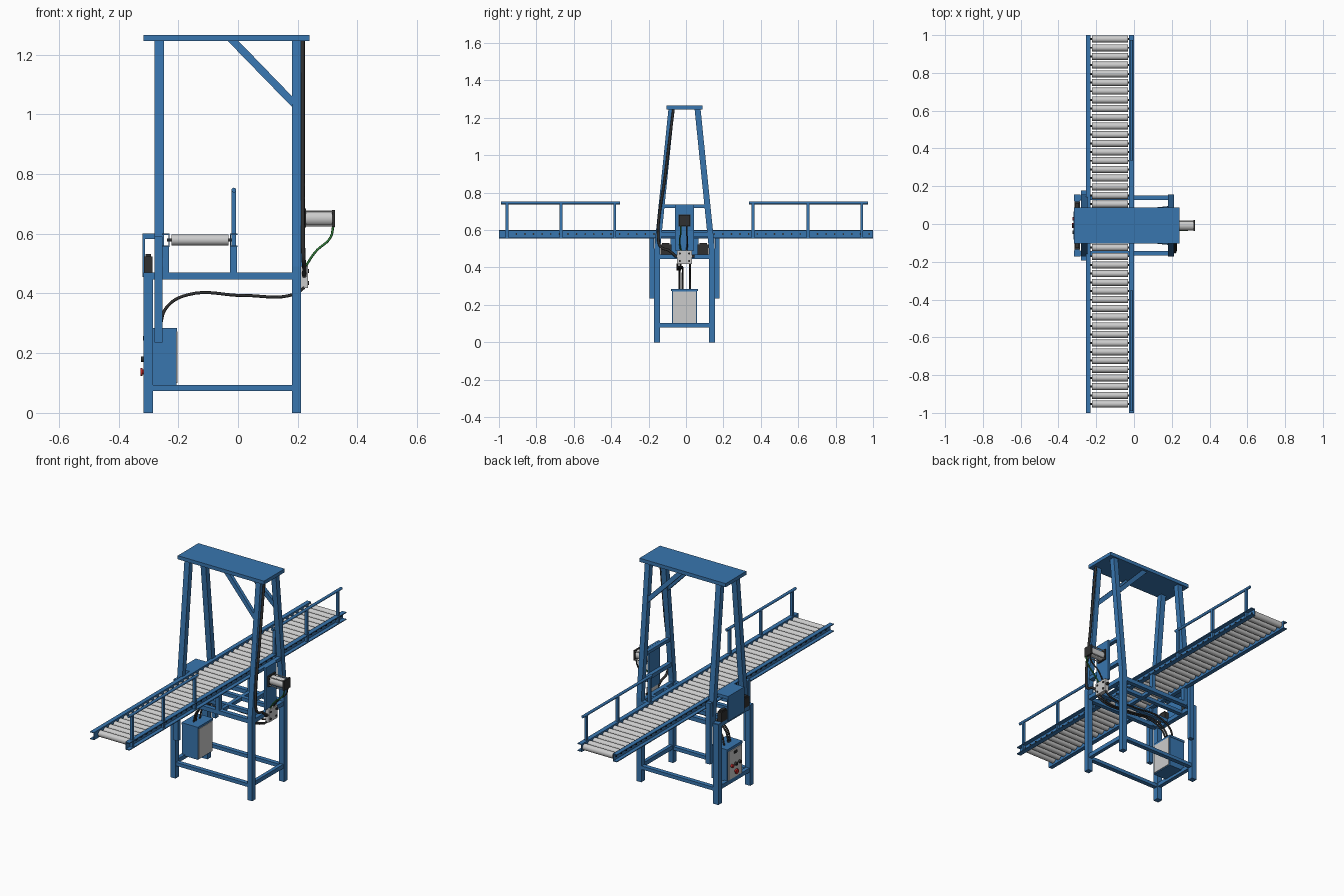
import bpy, bmesh, math
from mathutils import Vector

if "Cube" in bpy.data.objects:
    bpy.data.objects.remove(bpy.data.objects["Cube"])

CY = -0.008  # symmetry plane of the gantry in y


def mat(name, col):
    m = bpy.data.materials.new(name)
    m.diffuse_color = (*col, 1)
    m.use_nodes = True
    m.node_tree.nodes["Principled BSDF"].inputs["Base Color"].default_value = m.diffuse_color
    return m


BLUE = mat("blue_paint", (0.04, 0.18, 0.43))
DARK = mat("dark_plastic", (0.03, 0.03, 0.03))
STEEL = mat("steel", (0.55, 0.55, 0.54))
RED = mat("red_button", (0.5, 0.02, 0.02))
GREEN = mat("green_cable", (0.03, 0.2, 0.04))


def finish(name, bm, m):
    bmesh.ops.recalc_face_normals(bm, faces=bm.faces)
    me = bpy.data.meshes.new(name)
    bm.to_mesh(me)
    bm.free()
    me.materials.append(m)
    ob = bpy.data.objects.new(name, me)
    bpy.context.collection.objects.link(ob)
    return ob


def loft(name, rings, m):
    """Skin a list of closed point rings and cap the ends."""
    bm = bmesh.new()
    vs = [[bm.verts.new(p) for p in r] for r in rings]
    n = len(vs[0])
    for a, b in zip(vs, vs[1:]):
        for i in range(n):
            bm.faces.new((a[i], a[(i + 1) % n], b[(i + 1) % n], b[i]))
    bm.faces.new(vs[0])
    bm.faces.new(vs[-1])
    return finish(name, bm, m)


def box(name, x0, x1, y0, y1, z0, z1, m=BLUE):
    return loft(name, [[(x0, y0, z), (x1, y0, z), (x1, y1, z), (x0, y1, z)] for z in (z0, z1)], m)


def leg(name, x0, x1, path, h, m=BLUE):
    """Post with horizontal cuts following (y, z) points."""
    return loft(name, [[(x0, y - h, z), (x1, y - h, z), (x1, y + h, z), (x0, y + h, z)] for y, z in path], m)


def rod(name, p, q, r, m=BLUE, n=16):
    p, q = Vector(p), Vector(q)
    d = (q - p).normalized()
    u = d.orthogonal().normalized()
    v = d.cross(u)
    ang = [2 * math.pi * i / n for i in range(n)]
    ob = loft(name, [[c + r * (u * math.cos(a) + v * math.sin(a)) for a in ang] for c in (p, q)], m)
    for f in ob.data.polygons:
        f.use_smooth = len(f.vertices) == 4
    for e in ob.data.edges:
        e.use_edge_sharp = (e.vertices[0] < n) == (e.vertices[1] < n)
    return ob


def cable(name, pts, r=0.005, m=DARK):
    cu = bpy.data.curves.new(name, 'CURVE')
    cu.dimensions = '3D'
    cu.bevel_depth = r
    cu.bevel_resolution = 2
    cu.resolution_u = 8
    cu.use_fill_caps = True
    s = cu.splines.new('BEZIER')
    s.bezier_points.add(len(pts) - 1)
    for b, p in zip(s.bezier_points, pts):
        b.co = p
        b.handle_left_type = b.handle_right_type = 'AUTO'
    cu.materials.append(m)
    bpy.context.collection.objects.link(bpy.data.objects.new(name, cu))


# Conveyor side channels, open to the outside
for side, web, tip in (("left", -0.229, -0.254), ("right", -0.027, -0.001)):
    t = 0.004 if web > tip else -0.004
    prof = [(web, .555), (tip, .555), (tip, .560), (web - t, .560), (web - t, .595), (tip, .595), (tip, .6), (web, .6)]
    loft(f"conveyor_channel_{side}", [[(x, y, z) for x, z in prof] for y in (-1, 1)], BLUE)

# Rollers with axle ends showing on the channels
for i in range(43):
    y = -0.953 + i * 0.046
    rod(f"roller_{i}", (-0.223, y, .579), (-0.031, y, .579), 0.0185, STEEL)
    rod(f"roller_axle_{i}", (-0.238, y, .579), (-0.018, y, .579), 0.005, DARK, 8)

# Guard rails along the right side of the conveyor
for k, (a, b, posts) in enumerate(((-.99, -.353, (-.957, -.668, -.38)), (.337, .973, (.358, .652, .94)))):
    rod(f"guard_bar_{k}", (-.014, a, .746), (-.014, b, .746), .008)
    for j, y in enumerate(posts):
        box(f"guard_post_{k}_{j}", -.022, -.007, y - .007, y + .007, .56, .745)

# Top plate
box("top_plate", -.317, .24, CY - .095, CY + .095, 1.245, 1.266)

# Gantry and base parts that repeat on front and back
for s, n in ((-1, "front"), (1, "back")):
    top, low = CY + s * .07, CY + s * .147
    leg(f"right_leg_{n}", .18, .211, [(low, 0), (low, .49), (top, 1.246)], .016)
    leg(f"left_gantry_leg_{n}", -.28, -.247, [(low, .45), (low, .49), (top, 1.246)], .016)
    o = sorted((CY + s * .162, CY + s * .186))
    box(f"left_clamp_post_{n}", -.28, -.252, *o, .235, .59)
    leg(f"left_base_leg_{n}", -.317, -.284, [(low, 0), (low, .467)], .016)
    y0, y1 = low - .013, low + .013
    box(f"lower_rail_{n}", -.29, .185, y0, y1, .074, .094)
    box(f"upper_rail_{n}", -.317, .2, y0, y1, .446, .47)
    # Conveyor supports
    for x in (-.253, -.026):
        box(f"conveyor_support_{n}_{x}", x, x + .022, y0, y1, .45, .556)
    # Inner table bars
    yb = CY + s * .06
    box(f"table_bar_{n}", -.3, .19, yb - .012, yb + .012, .448, .469)
    # Diagonal brace following the leaning leg
    ys = [(top - .01, top + .01, -.032, -.002, 1.247)]
    yl = CY + s * .093
    loft(f"diagonal_brace_{n}", [
        [(-.036, top - .01, 1.247), (.0, top - .01, 1.247), (.0, top + .01, 1.247), (-.036, top + .01, 1.247)],
        [(.185, yl - .01, 1.02), (.185, yl - .01, 1.056), (.185, yl + .01, 1.056), (.185, yl + .01, 1.02)]], BLUE)
    # Dark sensor blocks on the left end
    yd = CY + s * .099
    box(f"sensor_block_{n}", -.314, -.286, yd - .029, yd + .029, .468, .524, DARK)
    box(f"sensor_cap_{n}", -.309, -.291, yd - .02, yd + .02, .524, .532, DARK)

# Cross members in y
w = .14
box("lower_cross_left", -.312, -.289, CY - w, CY + w, .078, .102)
box("lower_cross_right", .185, .206, CY - w, CY + w, .078, .102)
box("upper_cross_left", -.314, -.288, CY - w, CY + w, .445, .469)
box("upper_cross_right", .183, .208, CY - w, CY + w, .445, .469)
box("table_cross", -.026, -.004, CY - w, CY + w, .448, .468)
box("gantry_cross_high", .185, .208, CY - .118, CY + .118, .718, .736)
box("gantry_cross_low", .185, .208, CY - .134, CY + .134, .565, .588)

# Left end panel with its top shelf
box("left_panel", -.319, -.311, CY - .075, CY + .075, .455, .6)
box("left_shelf", -.317, -.25, CY - .075, CY + .075, .582, .6)

# Drive motor on its mounting plate
box("motor_plate", .208, .22, CY - .05, CY + .05, .49, .737)
box("motor_flange", .22, .228, CY - .032, CY + .032, .62, .684, DARK)
rod("motor_body", (.226, CY, .651), (.316, CY, .651), .027, STEEL, 24)
box("motor_end_cap", .314, .324, CY - .029, CY + .029, .622, .68, DARK)
for sy in (-1, 1):
    for sz in (-1, 1):
        rod(f"motor_tie_rod_{sy}_{sz}", (.226, CY + sy * .024, .651 + sz * .024),
            (.316, CY + sy * .024, .651 + sz * .024), .003, STEEL, 8)

# Junction box on the right side
box("junction_box", .21, .234, CY - .04, CY + .04, .418, .492, STEEL)
for dy in (-.025, .025):
    for z in (.435, .475):
        rod(f"junction_screw_{dy}_{z}", (.232, CY + dy, z), (.238, CY + dy, z), .006, DARK, 8)
for s in (-1, 1):
    rod(f"cable_gland_{s}", (.222, CY + s * .038, .46), (.222, CY + s * .054, .46), .008, DARK, 10)

# Control cabinet
box("cabinet_body", -.308, -.206, CY - .068, CY + .068, .094, .275)
box("cabinet_lid", -.31, -.204, CY - .071, CY + .071, .273, .285)
box("cabinet_back_panel", -.206, -.202, CY - .062, CY + .062, .1, .272, STEEL)
box("cabinet_door", -.313, -.307, CY - .06, CY + .06, .103, .268, STEEL)
box("cabinet_latch", -.318, -.312, CY - .012, CY + .012, .243, .257, DARK)
for i, (dy, m) in enumerate(((-.035, DARK), (0, DARK), (.035, RED))):
    rod(f"cabinet_button_{i}", (-.313, CY + dy, .18), (-.325, CY + dy, .18), .009, m)
rod("stop_button_stem", (-.312, CY, .137), (-.32, CY, .137), .008, RED)
rod("stop_button_head", (-.319, CY, .137), (-.327, CY, .137), .014, RED)

# Cables
for i, (ya, yb) in enumerate(((-.045, -.035), (-.03, -.018), (.022, .022))):
    cable(f"cabinet_cable_{i}", [(.222, ya, .42), (.19, ya, .398), (.02, ya, .393), (-.17, yb, .395),
                                 (-.24, yb, .352), (-.262, yb, .283)])
cable("leg_cable", [(.217, -.067, 1.245), (.217, -.11, .9), (.218, -.148, .56), (.22, -.135, .51),
                    (.222, -.09, .49), (.222, -.055, .46)], .007)
for i, (d, m) in enumerate(((-.02, GREEN), (.012, DARK))):
    cable(f"motor_cable_{i}", [(.319, CY + d, .625), (.31, CY + d, .588), (.26, CY + d * 1.3, .54),
                               (.226, CY + d, .49)], .004, m)
